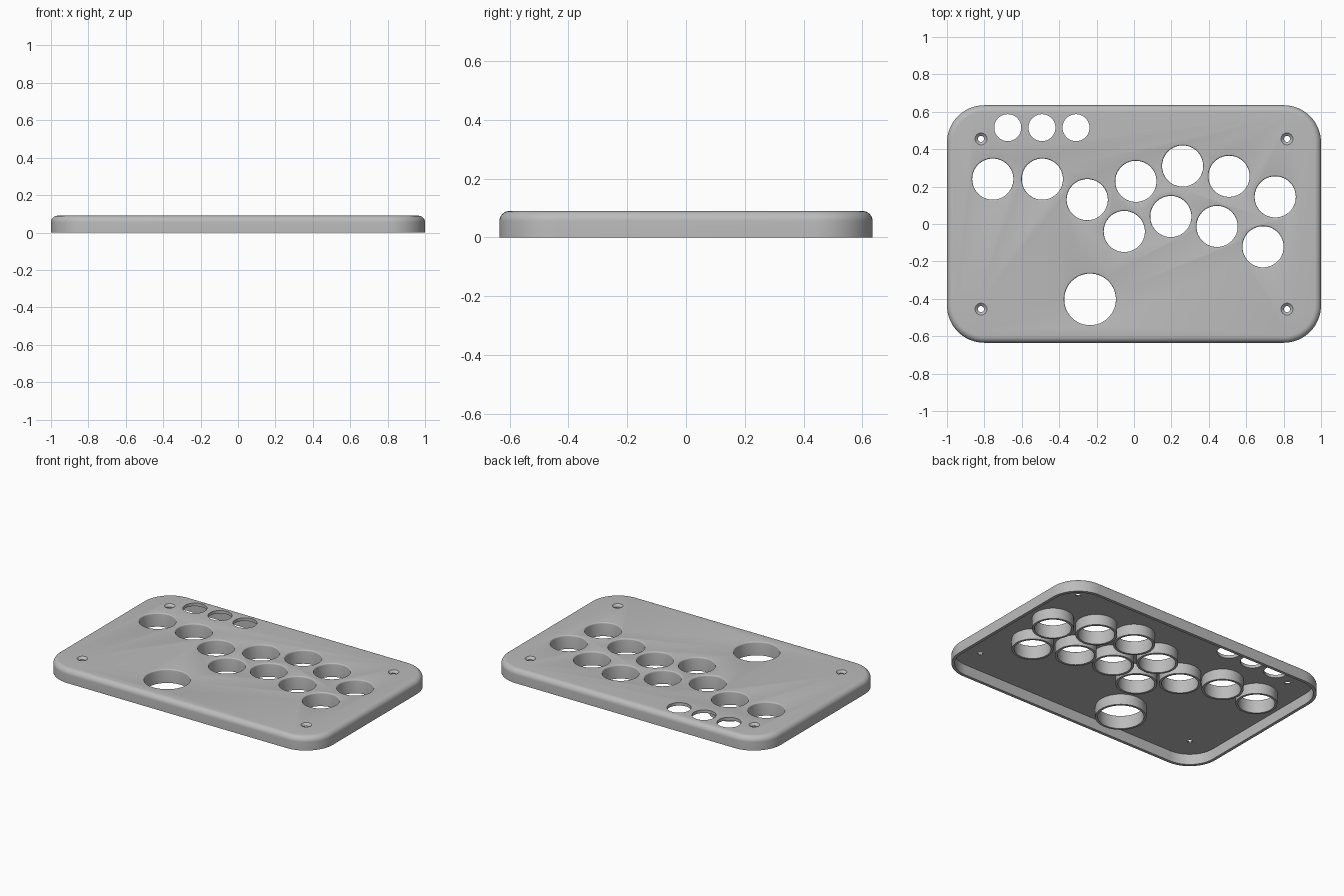
import bpy, bmesh, math

cube = bpy.data.objects.get("Cube")
if cube:
    bpy.data.objects.remove(cube)

H, HX, HY, CORNER = 0.09, 1.0, 0.635, 0.2
FILLET, WALL, PLATE, TUBE = 0.035, 0.02, 0.02, 0.015

# Layout of the openings: (x, y, radius)
BUTTONS = [(x, y, 0.11) for x, y in (
    (-0.755, 0.24), (-0.49, 0.24), (-0.25, 0.13), (-0.052, -0.04),
    (0.01, 0.228), (0.26, 0.31), (0.197, 0.04), (0.508, 0.255),
    (0.444, -0.013), (0.755, 0.145), (0.69, -0.122))]
BUTTONS.append((-0.235, -0.403, 0.138))
SMALL = [(x, 0.515, 0.072) for x in (-0.675, -0.492, -0.31)]
SCREWS = [(sx * 0.818, sy * 0.455, 0.016) for sx in (-1, 1) for sy in (-1, 1)]

grey = bpy.data.materials.new("plain grey")
grey.use_nodes = True
colour = (0.5, 0.5, 0.5, 1)
grey.diffuse_color = colour
grey.node_tree.nodes["Principled BSDF"].inputs["Base Color"].default_value = colour


def loft(bm, rings):
    """Bridge closed rings of equal count and cap both ends."""
    loops = [[bm.verts.new(p) for p in ring] for ring in rings]
    n = len(loops[0])
    for a, b in zip(loops, loops[1:]):
        for i in range(n):
            j = (i + 1) % n
            bm.faces.new((a[i], a[j], b[j], b[i]))
    bm.faces.new(loops[0][::-1])
    bm.faces.new(loops[-1])


def circle(x, y, r, z, n=64):
    return [(x + r * math.cos(i * math.tau / n), y + r * math.sin(i * math.tau / n), z)
            for i in range(n)]


def rounded_rect(inset, z, steps=16):
    r = CORNER - inset
    points = []
    for k, (sx, sy) in enumerate(((1, 1), (-1, 1), (-1, -1), (1, -1))):
        for i in range(steps + 1):
            a = (k + i / steps) * math.pi / 2
            points.append((sx * (HX - CORNER) + r * math.cos(a),
                           sy * (HY - CORNER) + r * math.sin(a), z))
    return points


def make(name, stacks):
    bm = bmesh.new()
    for rings in stacks:
        loft(bm, rings)
    mesh = bpy.data.meshes.new(name)
    bm.to_mesh(mesh)
    bm.free()
    mesh.materials.append(grey)
    obj = bpy.data.objects.new(name, mesh)
    bpy.context.collection.objects.link(obj)
    return obj


def combine(target, other, operation):
    """Apply a boolean, then discard the helper."""
    other.hide_render = True
    mod = target.modifiers.new(operation.title(), 'BOOLEAN')
    mod.operation, mod.solver, mod.object = operation, 'EXACT', other
    bpy.context.view_layer.objects.active = target
    bpy.ops.object.modifier_apply(modifier=mod.name)
    bpy.data.objects.remove(other)


# Outer body with a rounded top edge
arc = [i / 8 * math.pi / 2 for i in range(9)]
body = [rounded_rect(0, 0)] + [
    rounded_rect(FILLET * (1 - math.cos(a)), H - FILLET * (1 - math.sin(a))) for a in arc]
case = make("controller_case", [body])

# Open underside
cavity = make("cavity_cutter", [[rounded_rect(WALL, -0.1), rounded_rect(WALL, H - PLATE)]])
combine(case, cavity, 'DIFFERENCE')

# Sleeves hanging below each button opening
sleeves = make("button_sleeves", [
    [circle(x, y, r + TUBE, 0), circle(x, y, r + TUBE, H - PLATE / 2)] for x, y, r in BUTTONS])
combine(case, sleeves, 'UNION')


# Openings: softened button rims, plain small holes, countersunk screw holes
def soft_hole(x, y, r, f=0.008):
    rims = [circle(x, y, r + f * (1 - math.cos(a)), H - f + f * math.sin(a)) for a in arc[::2]]
    return [circle(x, y, r, -0.1)] + rims + [circle(x, y, r + f, H + 0.1)]


def screw_hole(x, y, r):
    return [circle(x, y, r, -0.1, 32), circle(x, y, r, H - 0.014, 32),
            circle(x, y, r * 2, H, 32), circle(x, y, r * 2, H + 0.1, 32)]


cutters = [soft_hole(*b) for b in BUTTONS]
cutters += [[circle(*s, -0.1), circle(*s, H + 0.1)] for s in SMALL]
cutters += [screw_hole(*s) for s in SCREWS]
combine(case, make("hole_cutters", cutters), 'DIFFERENCE')

# Smooth curves, keep crisp edges
bpy.ops.object.select_all(action='DESELECT')
case.select_set(True)
bpy.context.view_layer.objects.active = case
bpy.ops.object.shade_smooth_by_angle(angle=math.radians(30))
